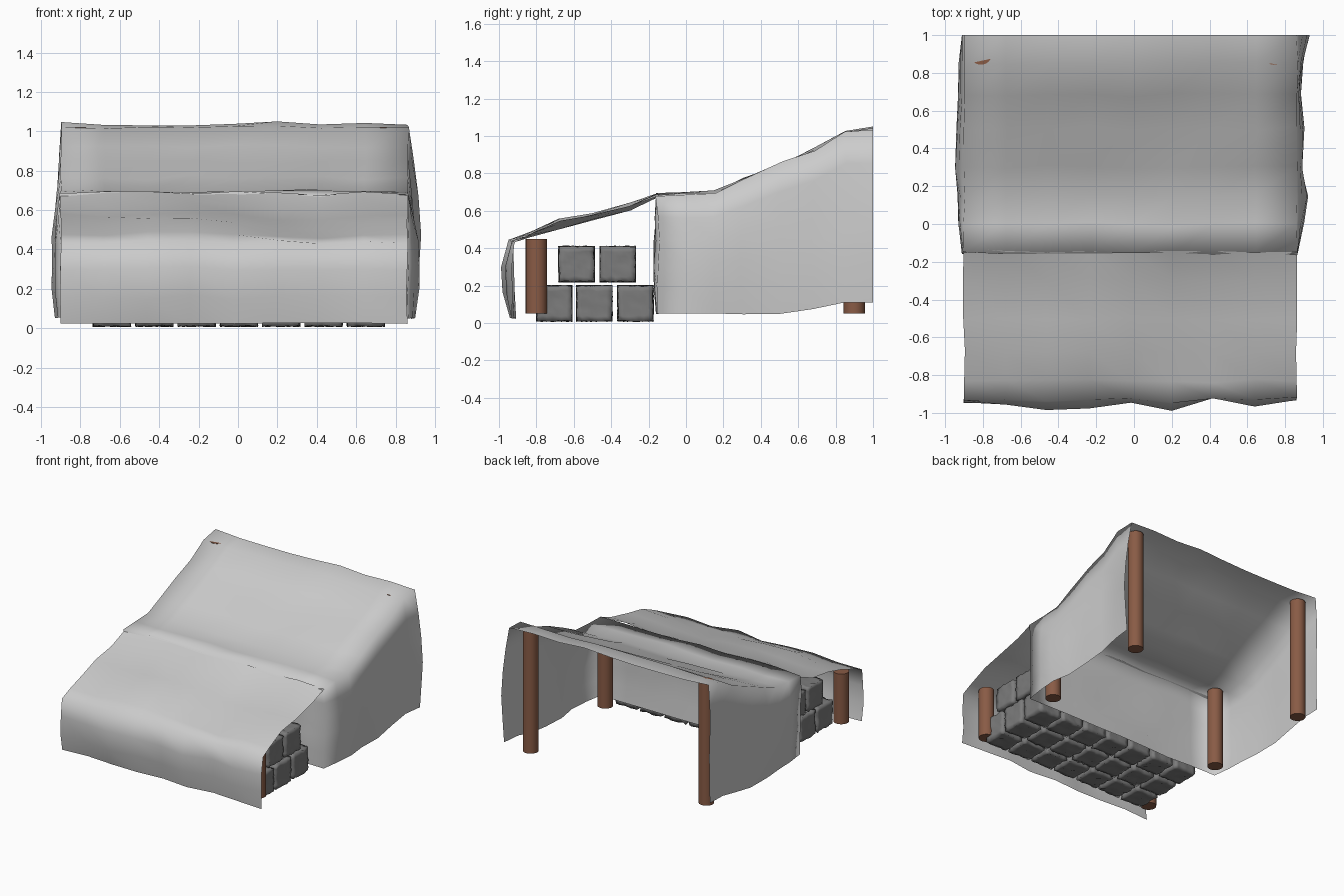
import bpy, bmesh, math, random
from mathutils import Vector, noise

if "Cube" in bpy.data.objects:
    bpy.data.objects.remove(bpy.data.objects["Cube"])

random.seed(4)
X0, X1 = -0.90, 0.865


def lerp(a, b, t):
    return a + (b - a) * t


def sheet(bm, fn, nu, nv):
    """Add a quad grid fn(i, j) -> point."""
    g = [[bm.verts.new(fn(i, j)) for j in range(nv + 1)] for i in range(nu + 1)]
    for i in range(nu):
        for j in range(nv):
            bm.faces.new((g[i][j], g[i + 1][j], g[i + 1][j + 1], g[i][j + 1]))


def finish(name, bm, smooth=True, mat=None):
    me = bpy.data.meshes.new(name)
    bm.to_mesh(me)
    bm.free()
    for p in me.polygons:
        p.use_smooth = smooth
    ob = bpy.data.objects.new(name, me)
    bpy.context.collection.objects.link(ob)
    if mat:
        me.materials.append(mat)
    return ob


def ripple(bm, amp):
    """Weld seams and give the cloth gentle wrinkles, keeping the back hem straight."""
    bmesh.ops.remove_doubles(bm, verts=bm.verts, dist=0.002)
    for v in bm.verts:
        n = noise.noise_vector(v.co * 3.3 + Vector((3.1, 7.7, 1.3))) * amp
        n += Vector([random.uniform(-.007, .007) for _ in range(3)])
        if v.co.y > 0.99:
            n.y = 0
        n.x *= 0.5
        if v.co.z < 0.15:
            n.z *= 0.3
        v.co += n
    bmesh.ops.recalc_face_normals(bm, faces=bm.faces)


# Rear cover: sloped roof, two side walls, one inner wall, open back
ROOF = [(-.15, .69), (0, .698), (.15, .705), (.3, .765), (.5, .85),
        (.68, .925), (.85, 1.025), (1, 1.043)]
NR, NX, NZ = len(ROOF) - 1, 8, 5
bm = bmesh.new()
sheet(bm, lambda i, j: (lerp(X0, X1, i / NX), *ROOF[j]), NX, NR)


def side_wall(x, bulges):
    def fn(j, k):
        y, z = ROOF[j]
        t = k / NZ
        low = 0.05 + 0.06 * min(1, max(0, (y - .55) / .3))
        out = bulges[j] * math.sin(math.pi * t * .8)
        return (x + out, y, lerp(z, low, t))
    sheet(bm, fn, NR, NZ)


side_wall(X1, (0, .035, .06, .025, .035, .015, .03, .065))
side_wall(X0, (0, -.03, -.04, -.05, -.04, -.03, -.03, -.01))
sheet(bm, lambda i, k: (lerp(X0, X1, i / NX),
                        -.15 - (.02 * math.sin(math.pi * k / NZ) if 0 < i < NX else 0),
                        lerp(.69, .05, k / NZ)), NX, NZ)
ripple(bm, 0.02)
finish("rear_cover", bm)

# Front cover: lower awning that drops to a front flap, open sides
AWNING = [(-.14, .688), (-.3, .622), (-.5, .572), (-.68, .535), (-.83, .475),
          (-.93, .435), (-.955, .3), (-.95, .16), (-.925, .025)]
FOLDS = (.005, .01, -.03, -.025, .02, -.04, .035, -.005, .02)


def awning(i, j):
    x = lerp(X0, X1 - .005, i / NX)
    y, z = AWNING[j]
    if 0 < j < 5:                       # broad sagging wave across the awning
        z += -.033 * math.sin(math.tau * x / 1.3) * math.cos(math.pi * x / 2) \
             * math.sin(math.pi * j / 5)
    elif j >= 5:                        # vertical folds in the flap
        y += FOLDS[i] * (.5, 1, .8, .3)[j - 5]
    return (x, y, z)


bm = bmesh.new()
sheet(bm, awning, NX, len(AWNING) - 1)
ripple(bm, 0.018)
for v in bm.verts:
    v.co.y = max(v.co.y, -1)
    v.co.z = max(v.co.z, 0.012)
finish("front_cover", bm)

# Six round posts
wood = bpy.data.materials.new("wood")
wood.diffuse_color = (0.25, 0.105, 0.06, 1)
wood.use_nodes = True
wood.node_tree.nodes["Principled BSDF"].inputs["Base Color"].default_value = wood.diffuse_color
for row, y, top in (("front", -.80, .45), ("middle", -.04, .68), ("rear", .90, 1.02)):
    for side, x in (("left", -.81), ("right", .74)):
        bpy.ops.mesh.primitive_cylinder_add(vertices=24, radius=.057, depth=top - .05,
                                            location=(x, y, (top + .05) / 2))
        ob = bpy.context.object
        ob.name = f"{row}_{side}_post"
        ob.data.materials.append(wood)
        bpy.ops.object.shade_smooth_by_angle()

# Stacked rough stone blocks: three rows below, two rows above
stone = bpy.data.materials.new("stone")
stone.diffuse_color = (0.2, 0.2, 0.2, 1)
stone.use_nodes = True
stone.node_tree.nodes["Principled BSDF"].inputs["Base Color"].default_value = stone.diffuse_color


def block(name, c, s):
    bm = bmesh.new()
    bmesh.ops.create_cube(bm, size=s)
    bmesh.ops.subdivide_edges(bm, edges=bm.edges[:], cuts=6, use_grid_fill=True)
    for v in bm.verts:
        v.co += Vector([random.uniform(-.005, .005) for _ in range(3)]) + Vector(c)
        v.co.z = max(v.co.z, 0)
    finish(name, bm, True, stone)


for layer, z, rows in (("lower", .105, (-.705, -.49, -.27)), ("upper", .315, (-.585, -.365))):
    for r, y in enumerate(rows):
        for i in range(7):
            block(f"{layer}_block_{r}_{i}", (.005 + (i - 3) * .215, y, z), .187)
